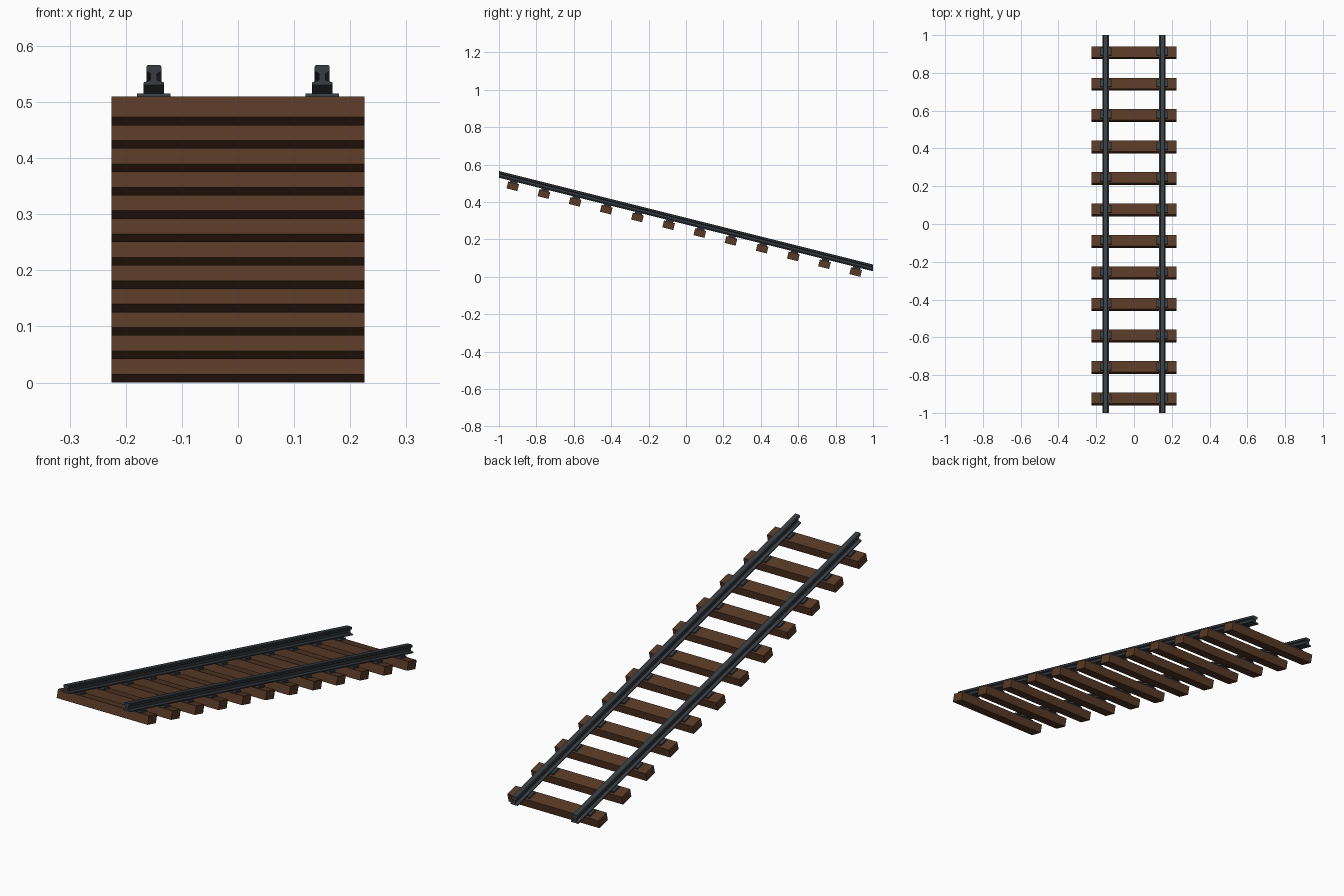
import bpy, bmesh, math
from mathutils import Matrix, Vector

if "Cube" in bpy.data.objects:
    bpy.data.objects.remove(bpy.data.objects["Cube"])

SLOPE = 0.25                      # drop in z per unit of y
ANGLE = -math.atan(SLOPE)
TILT = Matrix.Rotation(ANGLE, 4, 'X')


def material(name, rgb):
    m = bpy.data.materials.new(name)
    m.diffuse_color = (*rgb, 1)
    m.use_nodes = True
    m.node_tree.nodes["Principled BSDF"].inputs["Base Color"].default_value = m.diffuse_color
    return m


WOOD = material("brown_wood", (0.098, 0.042, 0.019))
STEEL = material("dark_steel", (0.040, 0.048, 0.057))


def finish(bm, name, mat):
    bmesh.ops.recalc_face_normals(bm, faces=bm.faces)
    me = bpy.data.meshes.new(name)
    bm.to_mesh(me)
    bm.free()
    me.materials.append(mat)
    ob = bpy.data.objects.new(name, me)
    bpy.context.collection.objects.link(ob)
    return ob


def tilted_box(name, centre, size, mat):
    bm = bmesh.new()
    bmesh.ops.create_cube(bm, size=1, matrix=Matrix.Translation(centre) @ TILT
                          @ Matrix.Diagonal((*size, 1)))
    return finish(bm, name, mat)


# Rails: I-shaped profile swept down the slope with upright ends
half = [(0.018, 0), (0.018, 0.005), (0.006, 0.009), (0.006, 0.021),
        (0.0135, 0.025), (0.0135, 0.033), (0.011, 0.036)]
profile = half + [(-x, z) for x, z in reversed(half)]


def rail(name, cx):
    bm = bmesh.new()
    rings = [[bm.verts.new((cx + x, y, 0.28 - SLOPE * y + z)) for x, z in profile]
             for y in (-1, 1)]
    n = len(profile)
    for i in range(n):
        j = (i + 1) % n
        bm.faces.new((rings[0][i], rings[0][j], rings[1][j], rings[1][i]))
    for r in rings:
        bm.faces.new(r)
    finish(bm, name, STEEL)


for side, cx in (("left", -0.15), ("right", 0.15)):
    rail(side + "_rail", cx)

# Sleepers with a steel base plate under each rail
up = TILT.to_3x3() @ Vector((0, 0, 1))
for i in range(12):
    y = -11 / 12 + i / 6
    c = Vector((0, y - 0.0095, 0.2549 - SLOPE * y))
    tilted_box(f"sleeper_{i + 1}", c, (0.45, 0.06, 0.038), WOOD)
    for side, cx in (("left", -0.15), ("right", 0.15)):
        tilted_box(f"{side}_base_plate_{i + 1}", c + up * 0.023 + Vector((cx, 0, 0)),
                   (0.06, 0.04, 0.008), STEEL)
